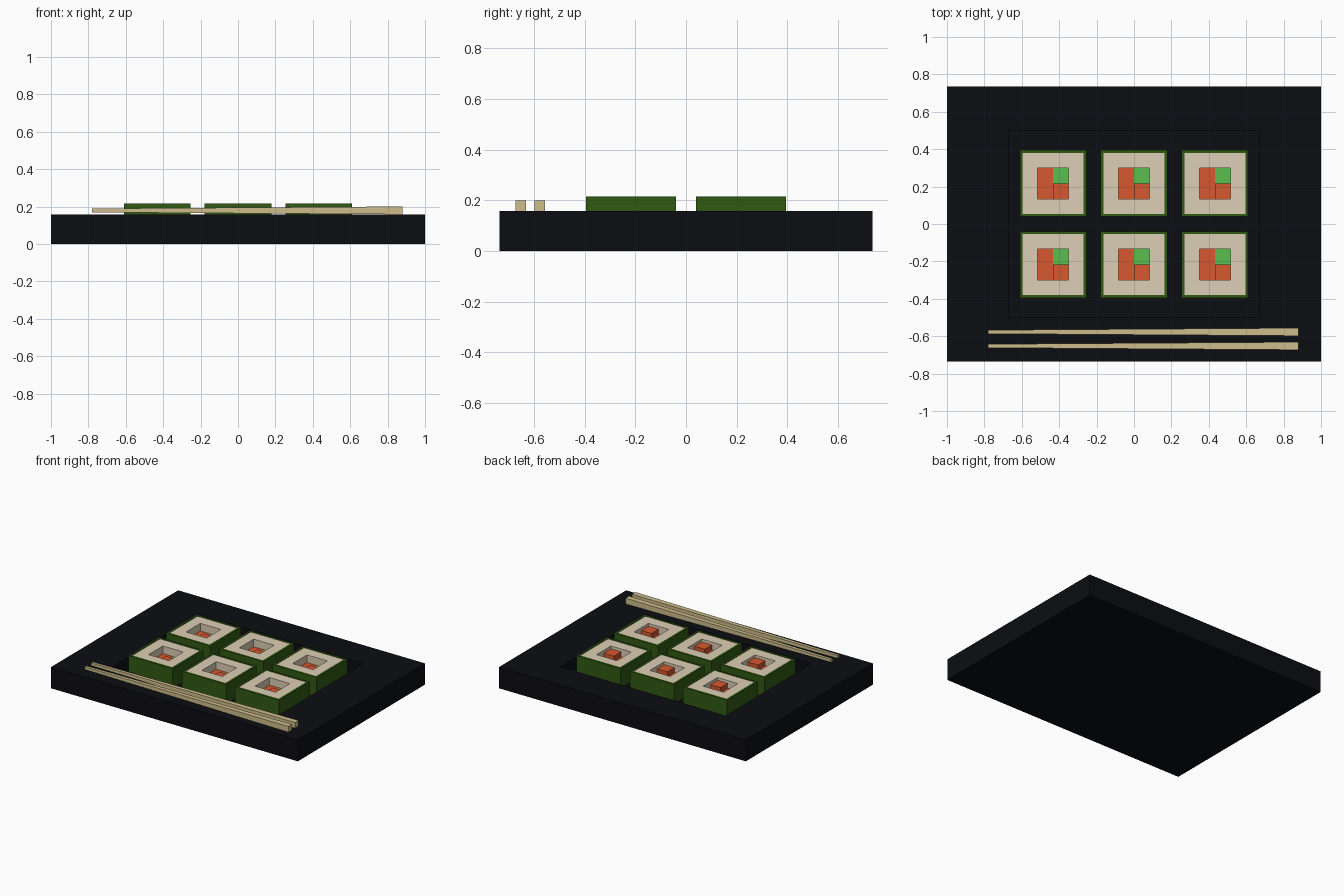
import bpy, bmesh

if "Cube" in bpy.data.objects:
    bpy.data.objects.remove(bpy.data.objects["Cube"])

def material(name, rgb):
    m = bpy.data.materials.new(name)
    m.diffuse_color = (*rgb, 1)
    m.use_nodes = True
    m.node_tree.nodes["Principled BSDF"].inputs["Base Color"].default_value = m.diffuse_color
    return m

BLACK = material("black_lacquer", (0.0035, 0.004, 0.006))
NORI = material("seaweed_green", (0.03, 0.10, 0.006))
RICE = material("rice_cream", (0.72, 0.62, 0.46))
FISH = material("fish_orange", (0.67, 0.098, 0.03))
CUKE = material("cucumber_green", (0.10, 0.51, 0.08))
WOOD = material("pale_wood", (0.61, 0.51, 0.26))

FLOOR, RIM, TOP = 0.07, 0.157, 0.215      # recess floor, tray rim, roll top
ROLL, INNER, HOLE = 0.178, 0.163, 0.083   # half widths of a roll's layers

def finish(name, bm, mat):
    bmesh.ops.recalc_face_normals(bm, faces=bm.faces)
    me = bpy.data.meshes.new(name)
    bm.to_mesh(me)
    bm.free()
    me.materials.append(mat)
    ob = bpy.data.objects.new(name, me)
    bpy.context.collection.objects.link(ob)
    return ob

def loft(name, rings, mat, closed=False):
    """Skin a list of 4-corner rings; cap the ends, or join last to first."""
    bm = bmesh.new()
    rows = [[bm.verts.new(p) for p in r] for r in rings]
    pairs = list(zip(rows, rows[1:]))
    if closed:
        pairs.append((rows[-1], rows[0]))
    else:
        bm.faces.new(rows[0])
        bm.faces.new(rows[-1])
    for a, b in pairs:
        for i in range(4):
            j = (i + 1) % 4
            bm.faces.new((a[i], a[j], b[j], b[i]))
    return finish(name, bm, mat)

def rect(cx, cy, hx, hy, z):
    return [(cx + sx * hx, cy + sy * hy, z)
            for sx, sy in ((-1, -1), (1, -1), (1, 1), (-1, 1))]

def box(name, x0, x1, y0, y1, z0, z1, mat):
    c = ((x0 + x1) / 2, (y0 + y1) / 2, (x1 - x0) / 2, (y1 - y0) / 2)
    return loft(name, [rect(*c, z0), rect(*c, z1)], mat)

def tube(name, cx, cy, outer, inner, z0, z1, mat):
    return loft(name, [rect(cx, cy, outer, outer, z0), rect(cx, cy, outer, outer, z1),
                       rect(cx, cy, inner, inner, z1), rect(cx, cy, inner, inner, z0)],
                mat, closed=True)

# Tray with a sunken rectangular well
loft("tray", [rect(0, 0, 1, 0.735, 0), rect(0, 0, 1, 0.735, RIM),
              rect(0, 0, 0.67, 0.5, RIM), rect(0, 0, 0.67, 0.5, FLOOR)], BLACK)

# Six rolls: seaweed wrap, rice ring and filling pieces
for cy in (-0.217, 0.217):
    for cx in (-0.432, 0, 0.432):
        tube("seaweed_wrap", cx, cy, ROLL, INNER, FLOOR, TOP, NORI)
        tube("rice_ring", cx, cy, INNER, HOLE, FLOOR, TOP - 0.004, RICE)
        box("fish_strip", cx - HOLE, cx, cy - HOLE, cy + HOLE, FLOOR, 0.155, FISH)
        box("cucumber_piece", cx, cx + HOLE, cy, cy + HOLE, FLOOR, 0.155, CUKE)
        box("fish_piece", cx, cx + HOLE, cy - HOLE, cy, FLOOR, 0.19, FISH)

# Pair of tapered square chopsticks
def square_end(x, cy, h):
    return [(x, cy + y * h, 0.179 + z * h)
            for y, z in ((-1, -1), (1, -1), (1, 1), (-1, 1))]

for cy in (-0.577, -0.652):
    loft("chopstick", [square_end(-0.78, cy, 0.01), square_end(0.88, cy, 0.021)], WOOD)
